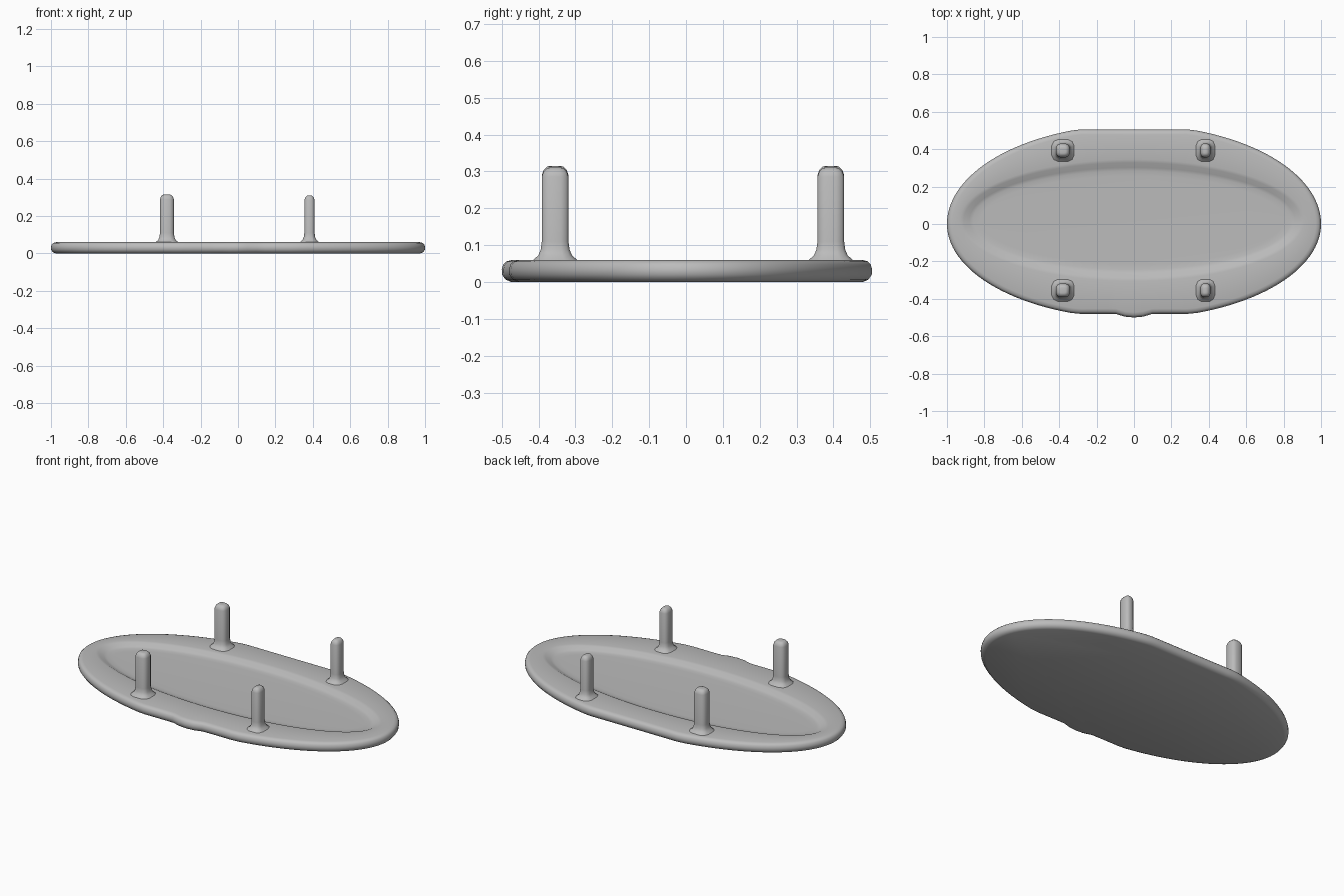
import bpy, bmesh, math

if "Cube" in bpy.data.objects:
    bpy.data.objects.remove(bpy.data.objects["Cube"])

grey = bpy.data.materials.new("plain grey")
grey.diffuse_color = (0.5, 0.5, 0.5, 1)
grey.use_nodes = True
grey.node_tree.nodes["Principled BSDF"].inputs["Base Color"].default_value = grey.diffuse_color


def loft(name, rings):
    """Skin a stack of closed rings and cap both ends."""
    bm = bmesh.new()
    loops = [[bm.verts.new(p) for p in ring] for ring in rings]
    n = len(loops[0])
    for a, b in zip(loops, loops[1:]):
        for i in range(n):
            j = (i + 1) % n
            bm.faces.new((a[i], a[j], b[j], b[i]))
    bm.faces.new(loops[0][::-1])
    bm.faces.new(loops[-1])
    bmesh.ops.recalc_face_normals(bm, faces=bm.faces)
    mesh = bpy.data.meshes.new(name)
    bm.to_mesh(mesh)
    bm.free()
    mesh.materials.append(grey)
    obj = bpy.data.objects.new(name, mesh)
    bpy.context.collection.objects.link(obj)
    bpy.ops.object.select_all(action='DESELECT')
    obj.select_set(True)
    bpy.context.view_layer.objects.active = obj
    bpy.ops.object.shade_smooth_by_angle(angle=math.radians(40))
    return obj


SEG = 128
ANGLES = [2 * math.pi * i / SEG for i in range(SEG)]


def rim_ring(inset, z):
    """Oval outline with flattened long sides and a small front bump."""
    ring = []
    for t in ANGLES:
        x = math.cos(t)
        y = math.sin(t) * (0.53 if math.sin(t) > 0 else 0.505)
        y = min(y, 0.505)
        if y < -0.48:
            y = -0.48 - 0.02 * max(0, 1 - (x / 0.1) ** 2)
        ring.append((x * (1 - inset), y - inset * math.sin(t), z))
    return ring


def well_ring(a, b, z):
    return [(a * math.cos(t) - 0.01, b * math.sin(t) + 0.02, z) for t in ANGLES]


# Oval tray: flat underside, rounded rim, shallow sunken well
loft("tray", [
    rim_ring(0.026, 0.0), rim_ring(0.010, 0.007), rim_ring(0.001, 0.02),
    rim_ring(0.0, 0.034), rim_ring(0.004, 0.048), rim_ring(0.012, 0.056),
    rim_ring(0.028, 0.06),
    well_ring(0.92, 0.325, 0.06), well_ring(0.90, 0.308, 0.057),
    well_ring(0.87, 0.282, 0.043), well_ring(0.85, 0.264, 0.039),
    well_ring(0.81, 0.235, 0.038),
])


# Four upright pegs with flared feet and rounded tips
def peg(name, x, y, half_x, half_y, top):
    rows = [(0.030, 0.052), (0.022, 0.062), (0.010, 0.072), (0.003, 0.088),
            (0.0, 0.11), (0.0, top - 0.025), (-0.005, top - 0.011),
            (-0.014, top - 0.002), (-0.022, top)]
    rings = []
    for grow, z in rows:
        ring = []
        for i in range(12):
            t = 2 * math.pi * (i + 0.5) / 12
            c, s = math.cos(t), math.sin(t)
            # squarish cross-section
            px = math.copysign(abs(c) ** 0.65, c) * (half_x + grow)
            py = math.copysign(abs(s) ** 0.65, s) * (half_y + grow)
            ring.append((x + px, y + py, z))
        rings.append(ring)
    loft(name, rings)


for side, x, half_x, top in (("left", -0.38, 0.038, 0.315), ("right", 0.382, 0.028, 0.311)):
    for end, y in (("front", -0.355), ("back", 0.393)):
        peg(f"{end}_{side}_peg", x, y, half_x, 0.037, top)
